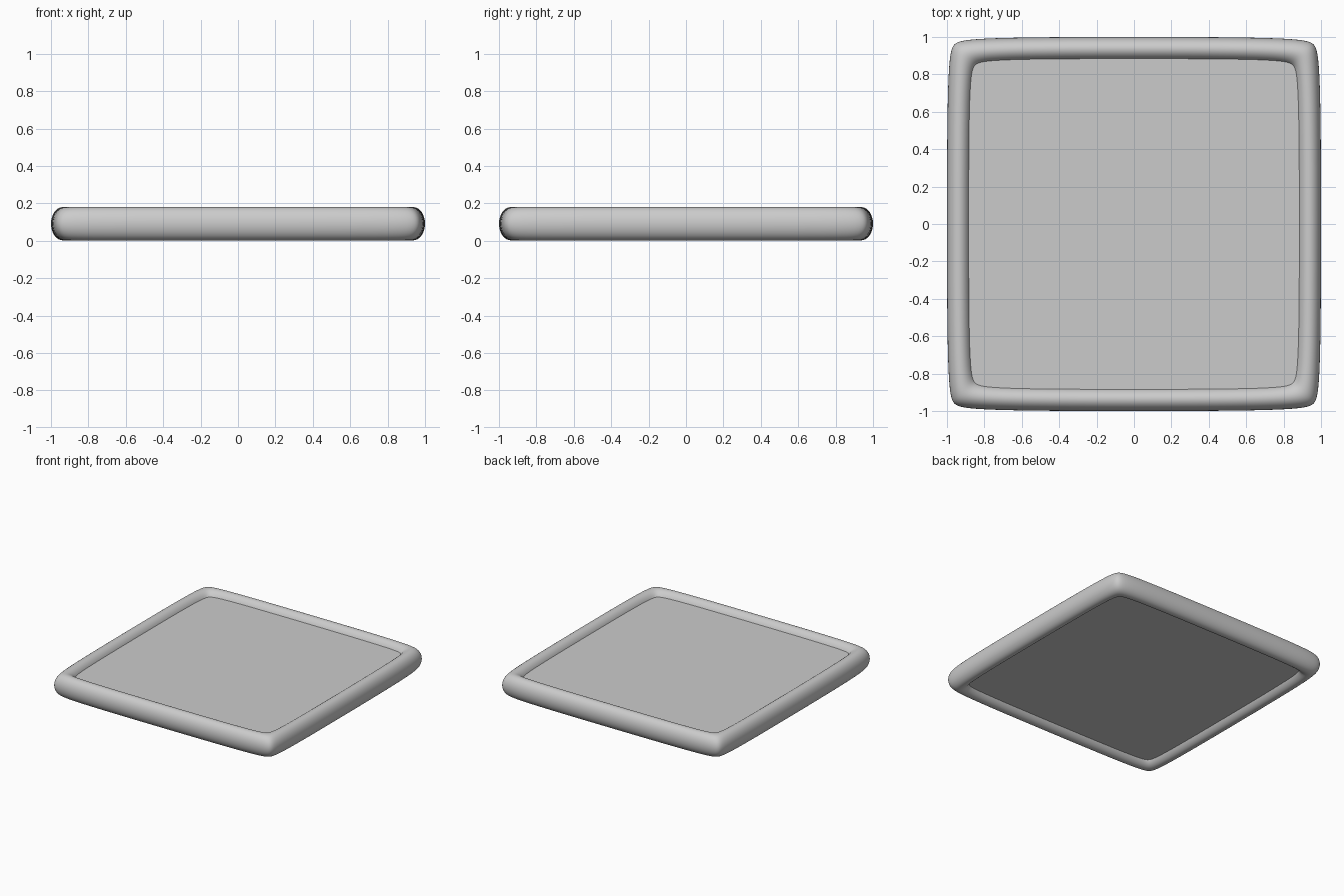
import bpy, bmesh
from math import sin, cos, pi

if "Cube" in bpy.data.objects:
    bpy.data.objects.remove(bpy.data.objects["Cube"])

STEPS = 14      # samples per eighth of the outline
SECTION = 32    # sides of the rim's cross-section
Z_MID, Z_HALF = 0.091, 0.089
PANEL_HALF = 0.048


def bezier(p, t):
    w = ((1 - t) ** 3, 3 * t * (1 - t) ** 2, 3 * t * t * (1 - t), t ** 3)
    return tuple(sum(a * q[i] for a, q in zip(w, p)) for i in (0, 1))


def soft_square(p):
    """Closed outline from one eighth: side middle to corner."""
    eighth = [bezier(p, i / STEPS) for i in range(STEPS + 1)]
    quarter = eighth + [(y, x) for x, y in reversed(eighth[1:-1])]
    ring = []
    for _ in range(4):
        ring += quarter
        quarter = [(y, -x) for x, y in quarter]
    return ring


def make_object(name, bm):
    bmesh.ops.recalc_face_normals(bm, faces=bm.faces)
    mesh = bpy.data.meshes.new(name)
    bm.to_mesh(mesh)
    bm.free()
    ob = bpy.data.objects.new(name, mesh)
    bpy.context.collection.objects.link(ob)
    return ob


outer = soft_square([(0, 1), (0.85, 1), (0.93, 0.99), (0.96, 0.96)])
centre = soft_square([(0, 0.937), (0.80, 0.937), (0.872, 0.928), (0.90, 0.90)])

# Rounded rim: oval section swept round the soft square
bm = bmesh.new()
rings = []
for (ox, oy), (cx, cy) in zip(outer, centre):
    ring = []
    for k in range(SECTION):
        a = 2 * pi * k / SECTION
        ring.append(bm.verts.new((cx + (ox - cx) * cos(a),
                                  cy + (oy - cy) * cos(a),
                                  Z_MID + Z_HALF * sin(a))))
    rings.append(ring)
for i, r in enumerate(rings):
    s = rings[(i + 1) % len(rings)]
    for k in range(SECTION):
        j = (k + 1) % SECTION
        bm.faces.new((r[k], r[j], s[j], s[k]))
rim = make_object("rim", bm)
for f in rim.data.polygons:
    f.use_smooth = True

# Flat panel filling the rim, its edge hidden inside it
bm = bmesh.new()
low = [bm.verts.new((x, y, Z_MID - PANEL_HALF)) for x, y in centre]
face = bm.faces.new(low)
res = bmesh.ops.extrude_face_region(bm, geom=[face], use_keep_orig=True)
top = [g for g in res["geom"] if isinstance(g, bmesh.types.BMVert)]
bmesh.ops.translate(bm, verts=top, vec=(0, 0, 2 * PANEL_HALF))
make_object("panel", bm)
